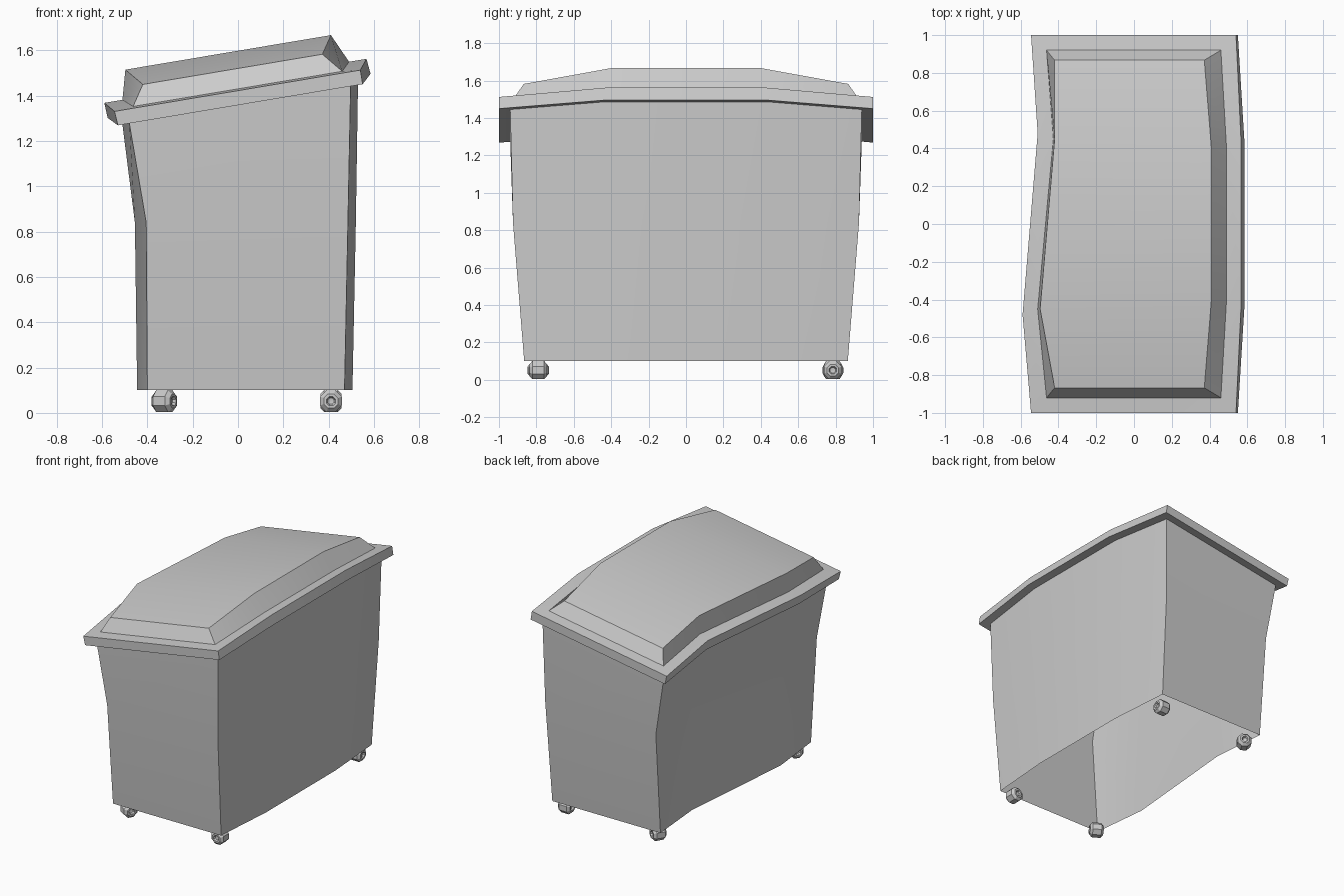
import bpy, bmesh, math
from mathutils import Matrix

cube = bpy.data.objects.get("Cube")
if cube:
    bpy.data.objects.remove(cube, do_unlink=True)

SLOPE = 0.168  # the lid rises towards +x

grey = bpy.data.materials.new("light grey")
grey.use_nodes = True
colour = (0.6, 0.6, 0.6, 1)
grey.diffuse_color = colour
grey.node_tree.nodes["Principled BSDF"].inputs["Base Color"].default_value = colour


def ring(bm, left, right, y_end, y_mid, z_end, z_mid, slope=SLOPE):
    """Eight-point outline; left = corner, front bend, back bend; right = corner, bend."""
    lc, lf, lb = left
    rc, rm = right
    y_left = y_mid + 0.05
    pts = [(lc, -y_end, z_end), (rc, -y_end, z_end), (rm, -y_mid, z_mid), (rm, y_mid, z_mid),
           (rc, y_end, z_end), (lc, y_end, z_end), (lb, y_left, z_mid), (lf, -y_left, z_mid)]
    return [bm.verts.new((x, y, z + slope * x)) for x, y, z in pts]


def loft(bm, rings):
    for low, high in zip(rings, rings[1:]):
        for i in range(8):
            j = (i + 1) % 8
            bm.faces.new((low[i], low[j], high[j], high[i]))


def cap(bm, r, flip=False):
    for quad in ((0, 1, 2, 7), (7, 2, 3, 6), (6, 3, 4, 5)):
        f = bm.faces.new([r[i] for i in quad])
        if flip:
            f.normal_flip()


def finish(bm, name, angle=30):
    mesh = bpy.data.meshes.new(name)
    bm.to_mesh(mesh)
    bm.free()
    mesh.materials.append(grey)
    obj = bpy.data.objects.new(name, mesh)
    bpy.context.collection.objects.link(obj)
    bpy.ops.object.select_all(action="DESELECT")
    obj.select_set(True)
    bpy.context.view_layer.objects.active = obj
    bpy.ops.object.shade_smooth_by_angle(angle=math.radians(angle))
    return obj


# Bin body: thin tapered walls, open underneath
bm = bmesh.new()
loft(bm, [
    ring(bm, (-0.40, -0.445, -0.365), (0.47, 0.505), 0.865, 0.40, 0.10, 0.10, 0),
    ring(bm, (-0.405, -0.455, -0.37), (0.485, 0.52), 0.925, 0.42, 0.84, 0.84, 0),
    ring(bm, (-0.48, -0.515, -0.435), (0.497, 0.53), 0.94, 0.43, 1.362, 1.398),
])
finish(bm, "bin_body")

# Lid: bowed flange with a raised centre
bm = bmesh.new()
lid = [
    ring(bm, (-0.53, -0.575, -0.50), (0.55, 0.585), 1.0, 0.43, 1.358, 1.398),
    ring(bm, (-0.545, -0.59, -0.51), (0.54, 0.567), 1.0, 0.43, 1.422, 1.467),
    ring(bm, (-0.463, -0.51, -0.427), (0.46, 0.49), 0.92, 0.40, 1.43, 1.467),
    ring(bm, (-0.42, -0.497, -0.42), (0.372, 0.41), 0.867, 0.40, 1.52, 1.598),
]
loft(bm, lid)
cap(bm, lid[0], flip=True)
cap(bm, lid[-1])
finish(bm, "lid")


# Castor wheels: eight-sided, hollow hub, each swivelled differently
def wheel(name, x, y, swivel):
    half = [(0.030, 0.0), (0.034, 0.015), (0.047, 0.022), (0.047, 0.034), (0.030, 0.052)]
    profile = half + [(-a, r) for a, r in reversed(half)]
    bm = bmesh.new()
    verts = [bm.verts.new((a, 0, r)) for a, r in profile]
    edges = [bm.edges.new(pair) for pair in zip(verts, verts[1:])]
    bmesh.ops.spin(bm, geom=verts + edges, cent=(0, 0, 0), axis=(1, 0, 0),
                   angle=math.tau, steps=8, use_duplicate=False)
    bmesh.ops.remove_doubles(bm, verts=bm.verts, dist=0.0005)
    bmesh.ops.recalc_face_normals(bm, faces=bm.faces)
    bm.transform(Matrix.Translation((x, y, 0.052))
                 @ Matrix.Rotation(math.radians(swivel), 4, "Z")
                 @ Matrix.Rotation(math.pi / 8, 4, "X"))
    finish(bm, name)


wheel("front_left_wheel", 0.41, -0.79, 90)
wheel("front_right_wheel", -0.325, -0.79, -30)
wheel("back_left_wheel", 0.41, 0.785, 0)
wheel("back_right_wheel", -0.325, 0.785, 60)
